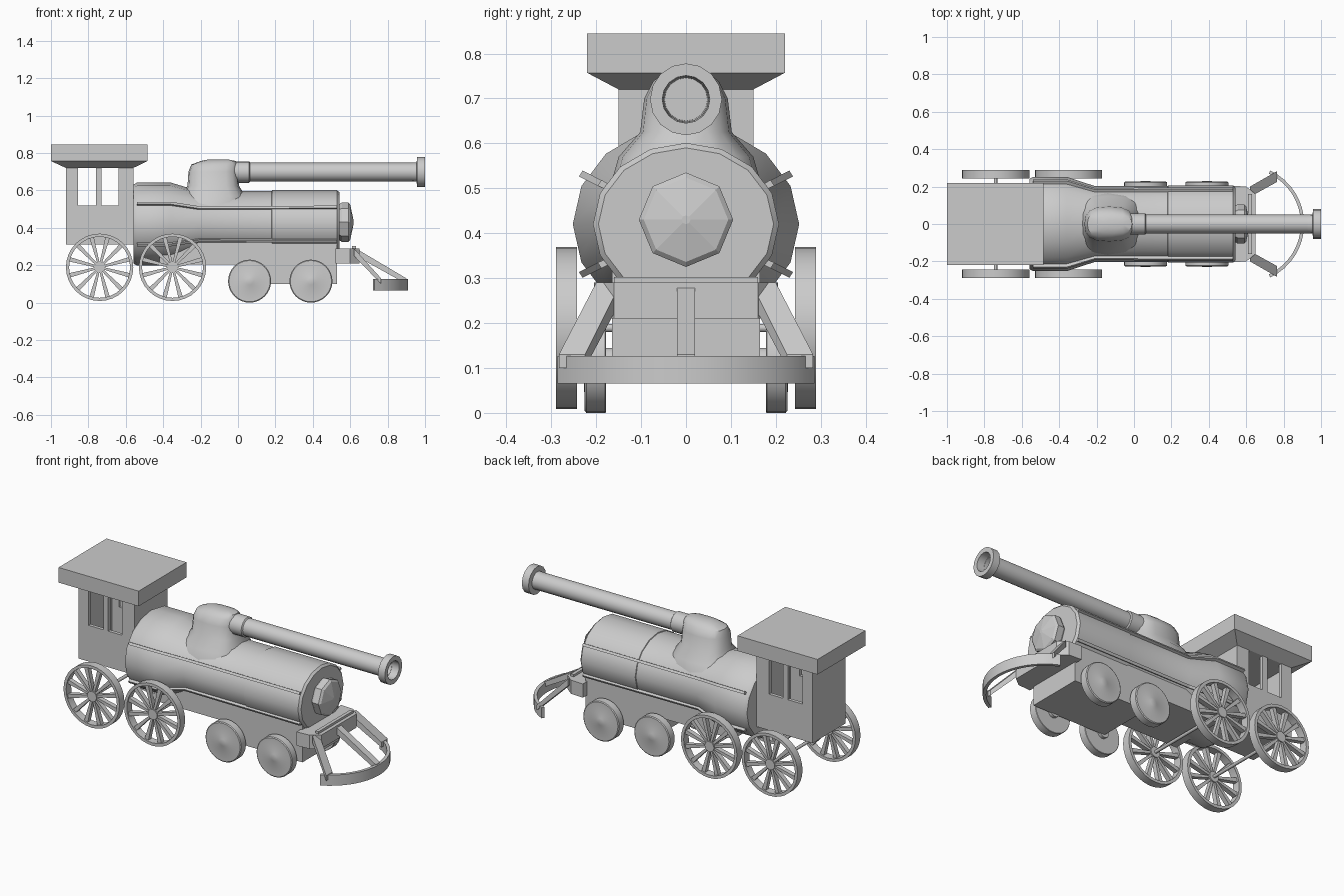
import bpy, bmesh
from math import sin, cos, pi, copysign

if "Cube" in bpy.data.objects:
    bpy.data.objects.remove(bpy.data.objects["Cube"])


def build(name, lofts, mirror=False, smooth=None):
    """Each loft is (rings, closed); rings are joined in order, capped unless closed."""
    bm = bmesh.new()
    for rings, closed in lofts:
        vs = [[bm.verts.new(p) for p in r] for r in rings]
        n = len(vs[0])
        pairs = list(zip(vs, vs[1:])) + ([(vs[-1], vs[0])] if closed else [])
        for a, b in pairs:
            for i in range(n):
                j = (i + 1) % n
                bm.faces.new((a[i], a[j], b[j], b[i]))
        if not closed:
            bm.faces.new(vs[0])
            bm.faces.new(vs[-1])
    bmesh.ops.recalc_face_normals(bm, faces=bm.faces)
    me = bpy.data.meshes.new(name)
    bm.to_mesh(me)
    bm.free()
    ob = bpy.data.objects.new(name, me)
    bpy.context.collection.objects.link(ob)
    if smooth:
        bpy.ops.object.select_all(action='DESELECT')
        ob.select_set(True)
        bpy.context.view_layer.objects.active = ob
        bpy.ops.object.shade_smooth_by_angle(angle=smooth)
    if mirror:
        m = ob.modifiers.new("mirror", 'MIRROR')
        m.use_axis = (False, True, False)
    return ob


def rect(x0, x1, y0, y1, z):
    return [(x0, y0, z), (x1, y0, z), (x1, y1, z), (x0, y1, z)]


def box(x0, x1, y0, y1, z0, z1):
    return ([rect(x0, x1, y0, y1, z0), rect(x0, x1, y0, y1, z1)], False)


def xquad(x, y0, y1, z0, z1):
    return [(x, y0, z0), (x, y1, z0), (x, y1, z1), (x, y0, z1)]


def xring(x, ry, rz, cz, n):
    return [(x, ry * sin(2 * pi * i / n), cz + rz * cos(2 * pi * i / n)) for i in range(n)]


def yring(cx, y, cz, r, n):
    return [(cx + r * sin(2 * pi * i / n), y, cz + r * cos(2 * pi * i / n)) for i in range(n)]


# cab roof with sloped underside
build("cab_roof", [([rect(-.92, -.56, -.15, .15, .72), rect(-1, -.485, -.22, .22, .757),
                     rect(-1, -.485, -.22, .22, .845)], False)])

# cab: floor, end walls, side panels and window posts
build("cab_body", [box(-.92, -.56, -.15, .15, .31, .33),
                   box(-.92, -.90, -.15, .15, .31, .73), box(-.58, -.56, -.15, .15, .31, .73)])
build("cab_side", [box(-.92, -.56, .13, .15, .31, .52)] +
      [box(a, b, .13, .15, .52, .73) for a, b in ((-.92, -.855), (-.76, -.73), (-.64, -.56))],
      mirror=True)

# boiler, wider at the firebox end
sections = [(-.56, .24, .21), (-.54, .252, .222), (-.36, .252, .222), (-.21, .203, .177),
            (.18, .203, .177), (.182, .207, .181), (.53, .207, .181), (.542, .195, .17)]
build("boiler", [([xring(x, ry, rz, .42, 16) for x, ry, rz in sections], False)], smooth=.6)

# rails running along the boiler sides
rails = []
for ang, h in ((.5, .008), (-.5, .008)):
    rings = []
    for x, ry, rz in ((-.54, .252, .222), (-.36, .252, .222), (-.21, .203, .177), (.53, .207, .181)):
        ring = []
        for k, da in ((.92, -1), (1.06, -1), (1.06, 1), (.92, 1)):
            a = ang + da * h / ry
            ring.append((x, ry * k * cos(a), .42 + rz * k * sin(a)))
        rings.append(ring)
    rails.append((rings, False))
build("boiler_rail", rails, mirror=True)

# smokebox door
build("smokebox_door", [([xring(x, r, r, .43, 8) for x, r in
                          ((.53, .09), (.555, .105), (.59, .105), (.6, .094), (.618, .01))], False)])

# chassis with a deeper block at the front
build("chassis", [([[(x, y, z) for x, z in ((-.42, .205), (.06, .205), (.06, .1), (.53, .1),
                                            (.53, .34), (-.42, .34))] for y in (-.165, .165)], False)])


# gun housing on top of the boiler
def oval(z, x0, x1, hy, n=16):
    pts = []
    for i in range(n):
        c, s = cos(2 * pi * i / n), sin(2 * pi * i / n)
        pts.append(((x0 + x1) / 2 + (x1 - x0) / 2 * copysign(abs(c) ** .7, c),
                    hy * copysign(abs(s) ** .8, s), z))
    return pts


build("gun_housing", [([oval(*s) for s in ((.5, -.34, .05, .17), (.57, -.3, .04, .15),
                                           (.625, -.27, .005, .102), (.7, -.265, 0, .093),
                                           (.738, -.25, 0, .073), (.757, -.2, -.01, .05),
                                           (.765, -.16, -.05, .02))], False)], smooth=.6)

# gun barrel with collar, flared muzzle and bore
build("gun_barrel", [([xring(x, r, r, .698, 16) for x, r in
                       ((-.05, .057), (.06, .057), (.065, .05), (.955, .05), (.957, .08),
                        (1, .08), (1, .053), (.88, .048))], False)], smooth=.6)

# solid front wheels with raised hub
for i, cx in enumerate((.062, .39)):
    build(f"front_wheel_{i+1}", [([yring(cx, y, .115, r, 32) for y, r in
                                   ((.16, .03), (.178, .03), (.178, .113), (.18, .115), (.222, .115),
                                    (.226, .11), (.227, .03), (.231, .02))], False)],
          mirror=True, smooth=.6)

# spoked rear wheels and axles
for i, cx in enumerate((-.74, -.35)):
    cz = .189
    parts = [([yring(cx, y, cz, r, 32) for y, r in
               ((.243, .18), (.289, .18), (.289, .163), (.243, .163))], True),
             ([yring(cx, y, cz, .03, 16) for y in (.246, .286)], False)]
    for k in range(12):
        a = 2 * pi * (k + .5) / 12
        rings = []
        for r, w in ((.02, .006), (.168, .012)):
            ring = []
            for y, s in ((.253, -1), (.253, 1), (.28, 1), (.28, -1)):
                ring.append((cx + r * cos(a) - s * w * sin(a), y, cz + r * sin(a) + s * w * cos(a)))
            rings.append(ring)
        parts.append((rings, False))
    build(f"spoked_wheel_{i+1}", parts, mirror=True, smooth=.6)
    build(f"axle_{i+1}", [([yring(cx, y, cz, .009, 8) for y in (-.25, .25)], False)], smooth=.9)

# cowcatcher: platform, curved bumper and three bars
build("cowcatcher_platform", [([xquad(.52, -.205, .205, .21, .29), xquad(.6, -.2, .2, .21, .29),
                                xquad(.65, -.16, .16, .21, .29)], False),
                              box(.61, .63, -.16, .16, .28, .303)])
arc = []
for k in range(17):
    a = (k / 8 - 1) * 1.13
    arc.append([(.594 + r * cos(a), r * sin(a), z)
                for r, z in ((.298, .065), (.316, .065), (.316, .127), (.298, .127))])
build("cowcatcher_bumper", [(arc, False)], smooth=.5)
build("cowcatcher_middle_bar", [([xquad(.63, -.02, .02, .25, .29), xquad(.9, -.02, .02, .1, .13)], False)])
build("cowcatcher_side_bar", [([xquad(.62, .145, .2, .25, .29), xquad(.765, .225, .283, .1, .13)], False)],
      mirror=True)
